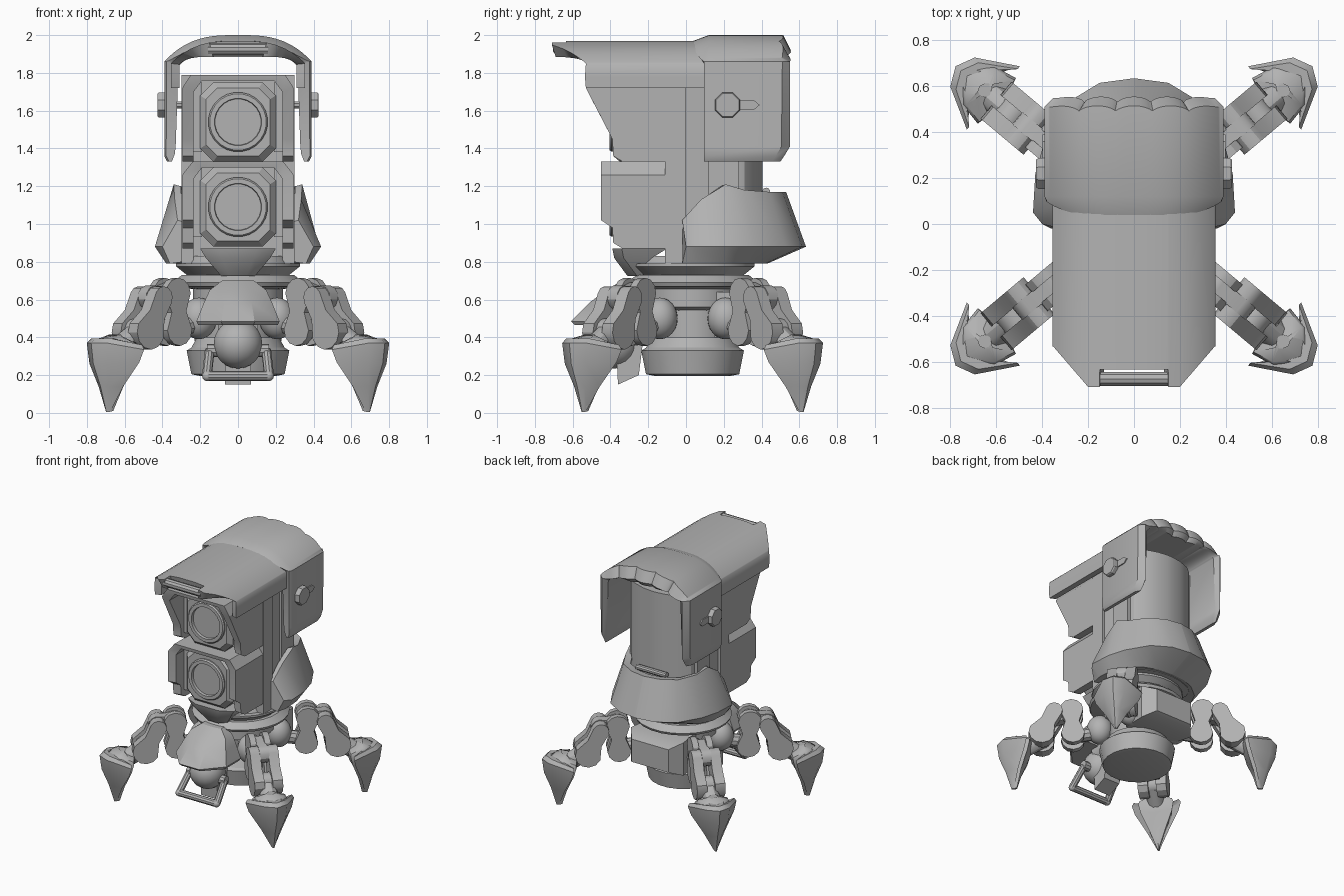
import bpy, bmesh, math
from mathutils import Vector

if "Cube" in bpy.data.objects:
    bpy.data.objects.remove(bpy.data.objects["Cube"])

grey = bpy.data.materials.new("plain grey")
grey.diffuse_color = (0.45, 0.45, 0.45, 1)
grey.use_nodes = True
grey.node_tree.nodes["Principled BSDF"].inputs["Base Color"].default_value = grey.diffuse_color


def build(name, verts, faces, xf=None, angle=30):
    me = bpy.data.meshes.new(name)
    me.from_pydata([xf(*v) if xf else v for v in verts], [], faces)
    bm = bmesh.new()
    bm.from_mesh(me)
    bmesh.ops.remove_doubles(bm, verts=bm.verts, dist=1e-5)
    bmesh.ops.recalc_face_normals(bm, faces=bm.faces)
    bm.to_mesh(me)
    bm.free()
    me.materials.append(grey)
    ob = bpy.data.objects.new(name, me)
    bpy.context.collection.objects.link(ob)
    bpy.ops.object.select_all(action='DESELECT')
    ob.select_set(True)
    bpy.context.view_layer.objects.active = ob
    bpy.ops.object.shade_smooth_by_angle(angle=math.radians(angle))
    return ob


def loft(name, rings, xf=None, angle=30):
    n, m = len(rings[0]), len(rings)
    verts = [tuple(p) for r in rings for p in r]
    faces = [(i * n + j, i * n + (j + 1) % n, (i + 1) * n + (j + 1) % n, (i + 1) * n + j)
             for i in range(m - 1) for j in range(n)]
    faces += [tuple(range(n)), tuple(range((m - 1) * n, m * n))]
    return build(name, verts, faces, xf, angle)


def prism(name, pts, a, b, axis='y', xf=None):
    put = {'x': lambda p, d: (d, p[0], p[1]), 'y': lambda p, d: (p[0], d, p[1]),
           'z': lambda p, d: (p[0], p[1], d)}[axis]
    return loft(name, [[put(p, d) for p in pts] for d in (a, b)], xf=xf)


def box(name, x0, x1, y0, y1, z0, z1):
    return prism(name, [(x0, y0), (x1, y0), (x1, y1), (x0, y1)], z0, z1, 'z')


def lathe(name, profile, origin, axis=(0, 0, 1), n=24, xf=None):
    q = Vector(axis).to_track_quat('Z', 'Y')
    rings = [[Vector(origin) + q @ Vector((r * math.cos(2 * math.pi * (k + .5) / n),
                                           r * math.sin(2 * math.pi * (k + .5) / n), h))
              for k in range(n)] for r, h in profile]
    return loft(name, rings, xf=xf)


def rod(name, p, q, r, n=10, xf=None):
    d = Vector(q) - Vector(p)
    return lathe(name, [(r, 0), (r, d.length)], p, d, n, xf)


def ball(name, c, r, rz=None, xf=None):
    prof = [(max(.002, r * math.sin(math.pi * i / 12)), -(rz or r) * math.cos(math.pi * i / 12))
            for i in range(13)]
    return lathe(name, prof, c, n=20, xf=xf)


def both(pts):
    return pts + [(-p[0],) + tuple(p[1:]) for p in reversed(pts)]


# Tower column with rounded back and front pillars
prism("tower", both([(.28, -.1), (.28, .25), (.26, .31), (.2, .36), (.1, .395), (.02, .405)]), .79, 1.79, 'z')
for s in (-1, 1):
    box("tower_pillar", s * .235, s * .30, -.11, 0, .79, 1.79)
    box("tower_rear_rib", s * .27, s * .295, .12, .28, .85, 1.79)
rod("rear_bar", (-.13, .425, 1.17), (.13, .425, 1.17), .022)


# Two lens housings: hood walls around an octagonal block with a lens
def housing(name, profile, z):
    secs = both([(x, zo, xi, zi, y) for x, zo, xi, zi, y in profile])
    loft(name + "_hood", [[(x, y, zo), (x, -.1, zo), (math.copysign(xi, x), -.1, zi),
                           (math.copysign(xi, x), y + .01, zi)] for x, zo, xi, zi, y in secs])
    octo = lambda w, h, c, y: [(px, y, z + pz) for px, pz in
                               [(w, -h + c), (w, h - c), (w - c, h), (c - w, h), (-w, h - c), (-w, c - h),
                                (c - w, -h), (w - c, -h)]]
    loft(name + "_block", [octo(.2, .21, .07, -.1), octo(.2, .21, .07, -.35), octo(.17, .18, .06, -.385)])
    for s in (-1, 1):
        box(name + "_rail", s * .19, s * .24, -.34, -.1, z - .16, z + .21)
    lathe(name + "_lens", [(.158, 0), (.158, .09), (.15, .1), (.125, .1), (.118, .05), (.07, .07),
                           (.002, .08)], (0, -.305, z), (0, -1, 0), 24)


housing("upper", [(.295, 1.33, .235, 1.33, -.335), (.295, 1.36, .235, 1.36, -.385), (.295, 1.45, .235, 1.45, -.39),
                  (.295, 1.72, .235, 1.70, -.53), (.25, 1.79, .19, 1.76, -.53)], 1.54)
housing("lower", [(.295, .87, .235, .87, -.335), (.295, .90, .235, .90, -.385), (.295, .98, .235, .98, -.39),
                  (.295, 1.02, .235, 1.02, -.45), (.295, 1.26, .235, 1.24, -.45),
                  (.24, 1.33, .19, 1.30, -.45)], 1.09)


# Arched roof over the front
def arch(x, half, base, rise):
    return base + rise * (1 - min(1, abs(x) / half) ** 3)


def roof_front(x):
    x = abs(x)
    return -.635 if x < .15 else -.71 if x <= .2 else -.71 + .18 * (x - .2) / .155


xs = [.355, .35, .34, .32, .29, .25, .2, .151, .149, .07]
secs = [(.355, 1.72, .31, 1.72, -.53), (.355, 1.78, .31, 1.78, -.535)]
secs += [(x, arch(x, .355, 1.85, .12), x * .31 / .355, 1.885 - .04 * (x / .355) ** 8, roof_front(x)) for x in xs]
rings = []
for a, b, c, d, e in both(secs):
    c = math.copysign(abs(c), a)
    rings.append([(a, e, b), (a, .12, b), (c, .12, d), (c, e + .02, d)])
loft("front_roof", rings, angle=50)
rod("roof_handle", (-.16, -.675, 1.925), (.16, -.675, 1.925), .032)

# Rear cover: open arch with deep side panels and a scalloped, rolled back edge
rings = []
for x, z, xi, zi, yb in [(.375, 1.33, .35, 1.33, .50), (.39, 1.36, .335, 1.37, .52), (.39, 1.41, .33, 1.41, .55)]:
    rings.append([(x - .01, .095, z), (x, .12, z), (x, yb - .045, z), (max(xi + .004, x - .04), yb, z),
                  (xi, yb - .03, zi), (xi, .1, zi)])
for k in range(53):
    x = .39 * (1 - k / 52)
    zo = arch(x, .39, 1.86, .14)
    f = (x / .39) ** 6
    yb = .53 + .025 * abs(math.cos(math.pi * x / .16)) ** .6 * (1 - f) + .02 * f
    xi, zi = x * .315 / .39, 1.885 - .05 * (x / .39) ** 8
    rings.append([(x * (.91 + .06 * f), .04 + .055 * f, zo - .03 * (1 - f)), (x, .12, zo), (x, yb - .04, zo),
                  (x * .9, yb, zo - .08 * (1 - f)), (xi, yb - .03, zi), (xi, .1, zi)])
rings += [[(-p[0], p[1], p[2]) for p in r] for r in reversed(rings[:-1])]
loft("rear_cover", rings, angle=40)
for s in (-1, 1):
    lathe("cover_knob", [(.072, 0), (.072, .03), (.066, .038)], (s * .388, .22, 1.63), (s, 0, 0), 8)
    rod("knob_axle", (s * .27, .22, 1.63), (s * .4, .22, 1.63), .02, 8)
    prism("cover_slot", [(.22, 1.605), (.36, 1.605), (.39, 1.63), (.36, 1.655), (.22, 1.655)],
          s * .38, s * .398, 'x')

# Flared skirt wrapping the back of the tower
top = [(.32, -.02, 1.02), (.335, .08, 1.13), (.34, .21, 1.21), (.31, .31, 1.18), (.24, .44, 1.17),
       (.12, .51, 1.17), (.001, .53, 1.17)]
mid = [(.40, 0), (.44, .05), (.43, .22), (.39, .36), (.29, .53), (.15, .615), (.001, .635)]
low = [(.36, -.02), (.38, .06), (.37, .2), (.32, .3), (.22, .38), (.12, .42), (.001, .43)]
rings = [[t, (*m, .88), (*b, .79), (b[0] * .8, b[1] * .85, .8), (t[0] * .89, t[1] * .88, t[2] - .01)]
         for t, m, b in zip(top, mid, low)]
rings += [[(-p[0], p[1], p[2]) for p in r] for r in reversed(rings)]
loft("rear_skirt", rings)

# Turntable, hub, column and lower bowl
C = (0, .035, 0)
lathe("turntable", [(.26, .72), (.33, .775), (.33, .79)], C, n=24)
lathe("turntable_top", [(.29, .79), (.27, .83)], C, n=24)
lathe("hub", [(.19, .54), (.24, .56), (.24, .655), (.34, .67), (.35, .69), (.3, .73)], C, n=24)
lathe("column", [(.2, .3), (.2, .6)], C, n=20)
lathe("bowl", [(.2, .195), (.25, .205), (.275, .33), (.25, .345), (.22, .40)], C, n=20)
loft("neck_guard", [[(-w, y + .02, z), (-w * .5, y - .03, z), (w * .5, y - .03, z), (w, y + .02, z),
                     (w, yb, z), (-w, yb, z)]
                    for w, y, yb, z in [(.2, -.36, -.1, .87), (.17, -.35, -.18, .82), (.09, -.28, -.23, .725)]])

# Front mask, eye ball, carrying loop and keel
loft("front_mask", [[(-w, -.28, z), (-w, ys, z), (-w * .4, yf, z), (w * .4, yf, z), (w, ys, z), (w, -.28, z)]
                    for w, ys, yf, z in [(.085, -.33, -.34, .70), (.15, -.37, -.42, .65), (.18, -.41, -.51, .585),
                                         (.22, -.46, -.61, .485), (.21, -.46, -.59, .465)]])
ball("front_ball", (0, -.38, .365), .13)
for s in (-1, 1):
    rod("loop_side", (s * .15, -.38, .33), (s * .165, -.5, .195), .026)
    rod("loop_mount", (s * .08, -.38, .33), (s * .165, -.38, .33), .035)
    ball("loop_corner", (s * .163, -.5, .195), .027)
rod("loop_bar", (-.165, -.5, .195), (.165, -.5, .195), .026)
prism("keel", [(-.37, .36), (-.36, .15), (-.25, .2), (-.23, .36)], -.07, .07, 'x')
rod("front_neck", (0, -.35, .45), (0, -.1, .5), .11, 12)

# Rear pack
loft("rear_pack", [[(-w, y, z0), (w, y, z0), (w, y, z1), (-w, y, z1)]
                   for w, y, z0, z1 in [(.2, .15, .40, .64), (.23, .36, .38, .64), (.16, .45, .42, .60)]])


# Four identical legs on the diagonals, drawn in a radius / width / height frame
def link(name, p, q, rp, rq, waist, t0, t1, xf):
    base = math.atan2(q[1] - p[1], q[0] - p[0])
    arc = lambda c, r, a: [(c[0] + r * math.cos(base + math.radians(a + 30 * k)),
                            c[1] + r * math.sin(base + math.radians(a + 30 * k))) for k in range(7)]
    mx, mz = (p[0] + q[0]) / 2, (p[1] + q[1]) / 2
    nx, nz = -math.sin(base) * waist, math.cos(base) * waist
    pts = arc(p, rp, 90) + [(mx - nx, mz - nz)] + arc(q, rq, -90) + [(mx + nx, mz + nz)]
    prism(name, pts, t0, t1, 'y', xf)


# Foot sections: wing width, inner r, wing r, outer r, wing z, outer z
FOOT = [(.165, .75, .80, .985, .36, .395), (.18, .74, .80, 1.015, .335, .37),
        (.16, .77, .815, 1.0, .27, .26), (.08, .84, .86, .95, .14, .14),
        (.012, .885, .89, .91, .01, .005)]
co, si = math.cos(math.radians(40)), math.sin(math.radians(40))
for sx in (-1, 1):
    for sy in (-1, 1):
        def leg(r, t, z, sx=sx, sy=sy):
            return (sx * (r * co - t * si), .035 + sy * (r * si + t * co), z)
        ball("hip_ball", (.27, 0, .5), .095, .11, leg)
        rod("hip_pin", (.25, 0, .48), (.48, 0, .44), .05, 10, leg)
        for s in (-1, 1):
            link("hip_link", (.465, .44), (.475, .63), .085, .085, .05, s * .03, s * .075, leg)
            link("shin_link", (.60, .61), (.69, .43), .06, .095, .055, s * .03, s * .105, leg)
        link("upper_link", (.475, .63), (.60, .61), .06, .065, .05, -.035, .035, leg)
        rod("knee_pin", (.69, -.08, .43), (.69, .08, .43), .07, 14, leg)
        rod("ankle", (.69, 0, .42), (.85, 0, .32), .065, 12, leg)
        # Thin pointed claw shell wrapped around a domed core
        rings, core = [], [[(.85 + .03 * math.cos(math.pi * k / 4), .03 * math.sin(math.pi * k / 4), .415)
                            for k in range(8)]]
        for w, ri, rw, ro, zw, zo in FOOT:
            k = min(.035, w * .3)
            side = [(rw, w, zw), (ro - .22 * w, w * .46, zo)]
            inner = [(rw + .004, w - .006, zw), (ro - .22 * w - k, w * .46 - k * .6, zo)]
            flip = lambda ps: [(a, -b, c) for a, b, c in reversed(ps)]
            rings.append(side + [(ro, 0, zo)] + flip(side) + [(a, -b, c) for a, b, c in inner]
                         + [(ro - k, 0, zo)] + list(reversed(inner)))
            a, b = ri + .01, ro - k * 1.2
            pts = [(a, 0, zo), (rw - .02, w * .72, zw), (.5 * (rw + b), w * .6, zo), (b - .2 * w, w * .36, zo)]
            core.append(pts + [(b, 0, zo)] + [(p, -q, z) for p, q, z in reversed(pts[1:])])
        loft("foot_shell", rings, leg, 35)
        loft("foot_core", core, leg, 50)
